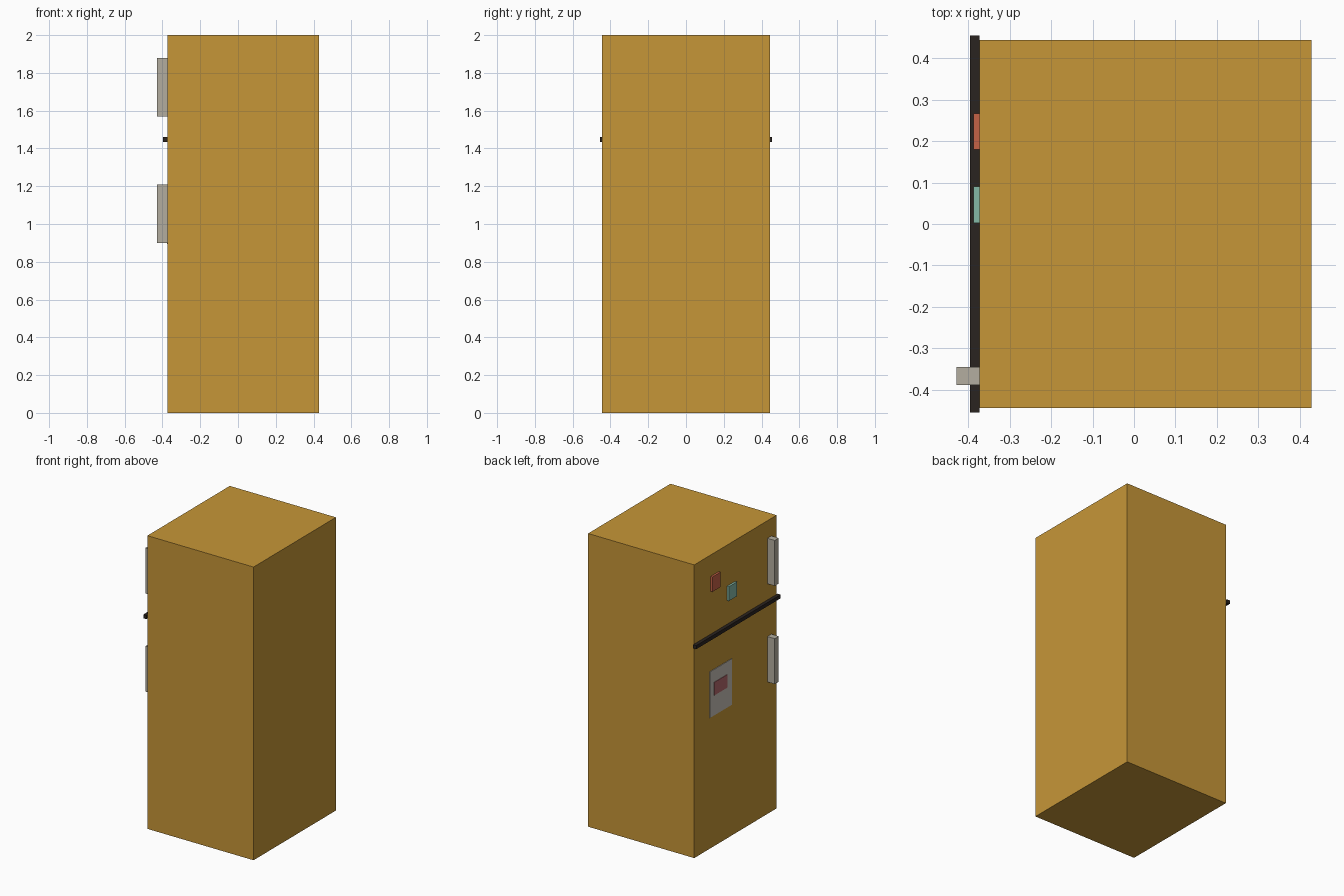
import bpy

if "Cube" in bpy.data.objects:
    bpy.data.objects.remove(bpy.data.objects["Cube"])

DOOR = -0.373  # x of the door plane


def material(name, rgb):
    # convert 0-255 display colour to linear
    m = bpy.data.materials.new(name)
    m.diffuse_color = (*[(c / 255) ** 2.2 for c in rgb], 1)
    m.use_nodes = True
    m.node_tree.nodes["Principled BSDF"].inputs["Base Color"].default_value = m.diffuse_color
    return m


def box(name, x, y, z, mat):
    bpy.ops.mesh.primitive_cube_add(
        size=1, location=[(a + b) / 2 for a, b in (x, y, z)])
    ob = bpy.context.object
    ob.name = name
    ob.scale = [b - a for a, b in (x, y, z)]
    bpy.ops.object.transform_apply(location=False, rotation=False, scale=True)
    ob.data.materials.append(mat)
    return ob


mustard = material("mustard", (197, 149, 58))
black = material("black", (46, 40, 37))
metal = material("metal", (178, 172, 158))
red = material("red", (196, 98, 72))
teal = material("teal", (132, 184, 166))
paper = material("paper", (196, 190, 180))
rose = material("rose", (176, 104, 108))

# Cabinet
box("cabinet", (DOOR, 0.428), (-0.444, 0.444), (0, 2), mustard)

# Seal between freezer and fridge doors
box("door_seal", (-0.396, DOOR), (-0.455, 0.455), (1.435, 1.46), black)

# Door handles
for name, z in (("freezer_handle", 1.57), ("fridge_handle", 0.9)):
    box(name, (-0.428, DOOR), (-0.388, -0.345), (z, z + 0.31), metal)

# Magnets on the freezer door
box("red_magnet", (-0.387, DOOR), (0.18, 0.267), (1.752, 1.854), red)
box("teal_magnet", (-0.387, DOOR), (0.003, 0.09), (1.622, 1.72), teal)

# Note with a small picture on the fridge door
box("note", (DOOR - 0.004, DOOR), (0.043, 0.281), (0.894, 1.208), paper)
box("note_picture", (DOOR - 0.007, DOOR), (0.097, 0.238), (1.032, 1.121), rose)
